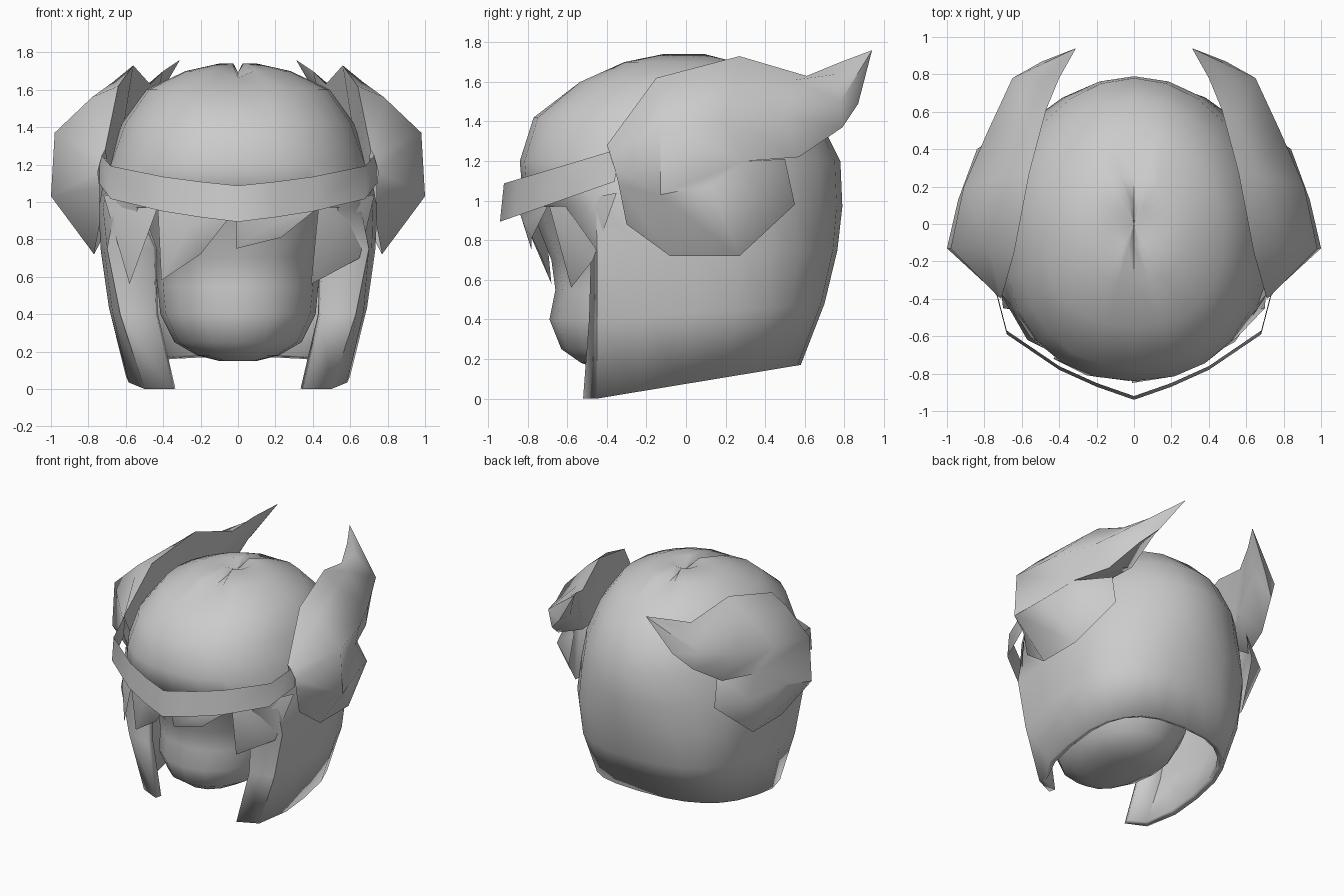
import bpy, bmesh, math

cube = bpy.data.objects.get("Cube")
if cube:
    bpy.data.objects.remove(cube, do_unlink=True)

grey = bpy.data.materials.new("plain_grey")
grey.use_nodes = True
colour = (0.6, 0.6, 0.6, 1)
grey.diffuse_color = colour
grey.node_tree.nodes["Principled BSDF"].inputs["Base Color"].default_value = colour


def finish(name, verts, faces, mirror=False, angle=45):
    """Make a mesh object with consistent normals, soft shading and the grey material."""
    mesh = bpy.data.meshes.new(name)
    mesh.from_pydata(verts, [], faces)
    bm = bmesh.new()
    bm.from_mesh(mesh)
    bmesh.ops.remove_doubles(bm, verts=bm.verts, dist=0.001)
    bmesh.ops.recalc_face_normals(bm, faces=bm.faces)
    bm.to_mesh(mesh)
    bm.free()
    mesh.materials.append(grey)
    mesh.shade_smooth()
    mesh.set_sharp_from_angle(angle=math.radians(angle))
    part = bpy.data.objects.new(name, mesh)
    bpy.context.collection.objects.link(part)
    if mirror:
        part.modifiers.new("mirror", "MIRROR").merge_threshold = 0.002
    return part


def power(value, p):
    return math.copysign(abs(value) ** p, value)


def ring(half_width, front, back, count, front_p, back_p):
    """Rounded outline from the front centre; a lower power makes it squarer."""
    mid, depth = (front + back) / 2, (back - front) / 2
    points = []
    for k in range(count):
        t = math.tau * k / count
        c, s = round(math.cos(t), 6), round(math.sin(t), 6)
        p = front_p if c > 0 else back_p
        points.append((half_width * power(s, p), mid - depth * power(c, p)))
    return points


def bridge(row, count, keep=lambda k: True):
    """Quads between ring number row and the next ring."""
    quads = []
    for k in range(count):
        if keep(k):
            a, b = row * count + k, row * count + (k + 1) % count
            quads.append((a, b, b + count, a + count))
    return quads


# Hair: closed dome above, open at the front below
N = 24
verts, faces = [], []
dome = [(1.74, .1, -.12, .1), (1.7, .28, -.32, .26), (1.6, .49, -.55, .48),
        (1.42, .62, -.77, .67), (1.2, .7, -.84, .78), (.97, .745, -.82, .79)]
for z, width, front, back in dome:
    for x, y in ring(width, front, back, N, .88, 1.03):
        parting = max(0, z - 1.55) * .25 if abs(x) < .01 else 0
        verts.append((x, y, z - parting))

# front height, back height, half width, back, back power, lip x, lip y, corner x
skirt = [(.75, .75, .735, .765, .95, .45, -.48, .7),
         (.4, .48, .69, .7, .83, .44, -.49, .63),
         (0, .17, .6, .58, .75, .35, -.52, .5)]
for low, high, width, back, p, lip_x, lip_y, corner in skirt:
    for k, (x, y) in enumerate(ring(width, -.62, back, N, .75, p)):
        side = min(k, N - k)
        if side <= 3:
            x, y = math.copysign(lip_x, x), lip_y
        elif side == 4:
            x, y = math.copysign(corner, x), -.45
        slope = max(0, (y + .45) / (back + .45))
        verts.append((x, y, low + (high - low) * slope))

for row in range(len(dome) + len(skirt) - 1):
    closed = row < len(dome) - 1
    faces += bridge(row, N, lambda k: closed or 3 <= k < N - 3)
verts.append((0, 0, 1.69))
faces += [(k, (k + 1) % N, len(verts) - 1) for k in range(N)]
hair = finish("hair", verts, faces, angle=50)
shell = hair.modifiers.new("thickness", "SOLIDIFY")
shell.thickness = .05
shell.offset = -1

# Face with a rounded chin
M = 16
verts, faces = [], []
chin = [(.15, .1, -.44, 0), (.18, .22, -.53, .15), (.25, .34, -.63, .25),
        (.4, .415, -.69, .35), (.55, .43, -.66, .4), (.7, .44, -.68, .4),
        (.98, .6, -.79, .45)]
for z, width, front, back in chin:
    verts += [(x, y, z) for x, y in ring(width, front, back, M, .92, .92)]
for row in range(len(chin) - 1):
    faces += bridge(row, M)
faces.append(tuple(range(M)))
finish("face", verts, faces, angle=60)

# Headband: a thin strip that rises towards the sides
verts, faces = [], []
for x, y in [(0, -.93), (.2, -.86), (.4, -.77), (.68, -.58), (.74, -.35)]:
    verts += [(x, y - .01, .89 + .35 * (y + .94)), (x, y + .01, 1.09 + .3 * (y + .92))]
for k in range(0, len(verts) - 2, 2):
    faces.append((k, k + 2, k + 3, k + 1))
finish("headband", verts, faces, mirror=True)


# Fringe: pointed locks folded around a raised peak
def lock(name, outline, peak):
    n = len(outline)
    finish(name, outline + [peak], [(k, (k + 1) % n, n) for k in range(n)], angle=60)


lock("right_outer_lock", [(-.72, -.36, 1.04), (-.58, -.58, .56), (-.43, -.69, .97)],
     (-.57, -.62, .87))
lock("right_inner_lock", [(-.43, -.72, 1), (-.41, -.68, .58), (-.2, -.73, .72),
                          (-.02, -.84, .95)], (-.25, -.81, .88))
lock("left_inner_lock", [(-.01, -.85, .97), (-.01, -.78, .75), (.23, -.78, .81),
                         (.43, -.7, .97)], (.18, -.82, .88))
lock("left_outer_lock", [(.73, -.35, 1.04), (.65, -.47, .7), (.39, -.58, .56),
                         (.43, -.69, .97)], (.54, -.63, .86))

# Wings: sections from the front to the swept-back tip, last column against the head
sections = [
    [(.71, -.4, 1.28), (.73, -.385, 1.24), (.75, -.36, 1.16), (.74, -.34, 1.08), (.69, -.33, 1.1)],
    [(.64, -.15, 1.62), (.78, -.13, 1.56), (.98, -.13, 1.37), (1, -.13, 1.03), (.66, -.13, 1.1)],
    [(.56, .27, 1.73), (.67, .26, 1.64), (.91, .2, 1.4), (.81, .3, 1.2), (.63, .27, 1.2)],
    [(.47, .61, 1.63), (.57, .55, 1.61), (.78, .5, 1.42), (.71, .57, 1.22), (.5, .57, 1.3)],
    [(.4, .78, 1.7), (.47, .77, 1.64), (.65, .78, 1.5), (.61, .79, 1.37), (.46, .78, 1.5)],
]
W = 5
verts = [p for section in sections for p in section]
faces = []
for row in range(len(sections) - 1):
    faces += bridge(row, W, lambda k: k != 3 or row >= 2)
last = W * (len(sections) - 1)
verts += [(.49, .87, 1.49), (.31, .94, 1.76)]
low, tip = len(verts) - 2, len(verts) - 1
faces += [(last, last + 1, tip), (last + 1, last + 2, tip), (last + 2, low, tip),
          (last + 2, last + 3, low), (last + 3, last + 4, low),
          (last + 4, tip, low), (last + 4, last, tip)]

# Ear discs: the front of each wing runs down into a bulging plate that hugs the head
rim = len(verts)
verts += [(.74, -.3, .88), (.77, -.08, .72), (.77, .27, .72), (.63, .55, .98),
          (.62, .5, 1.21), (.94, .13, 1.08), (.84, .4, 1.04)]
front, middle, notch = 3, W + 3, 2 * W + 3
base, heel, back, top, ridge, bulge = range(rim + 1, rim + 7)
faces += [(front, middle, base, rim), (middle, ridge, heel, base), (middle, notch, ridge),
          (ridge, notch, bulge), (ridge, bulge, heel), (bulge, back, heel),
          (bulge, top, back), (notch, top, bulge)]
finish("wing", verts, faces, mirror=True, angle=65)
